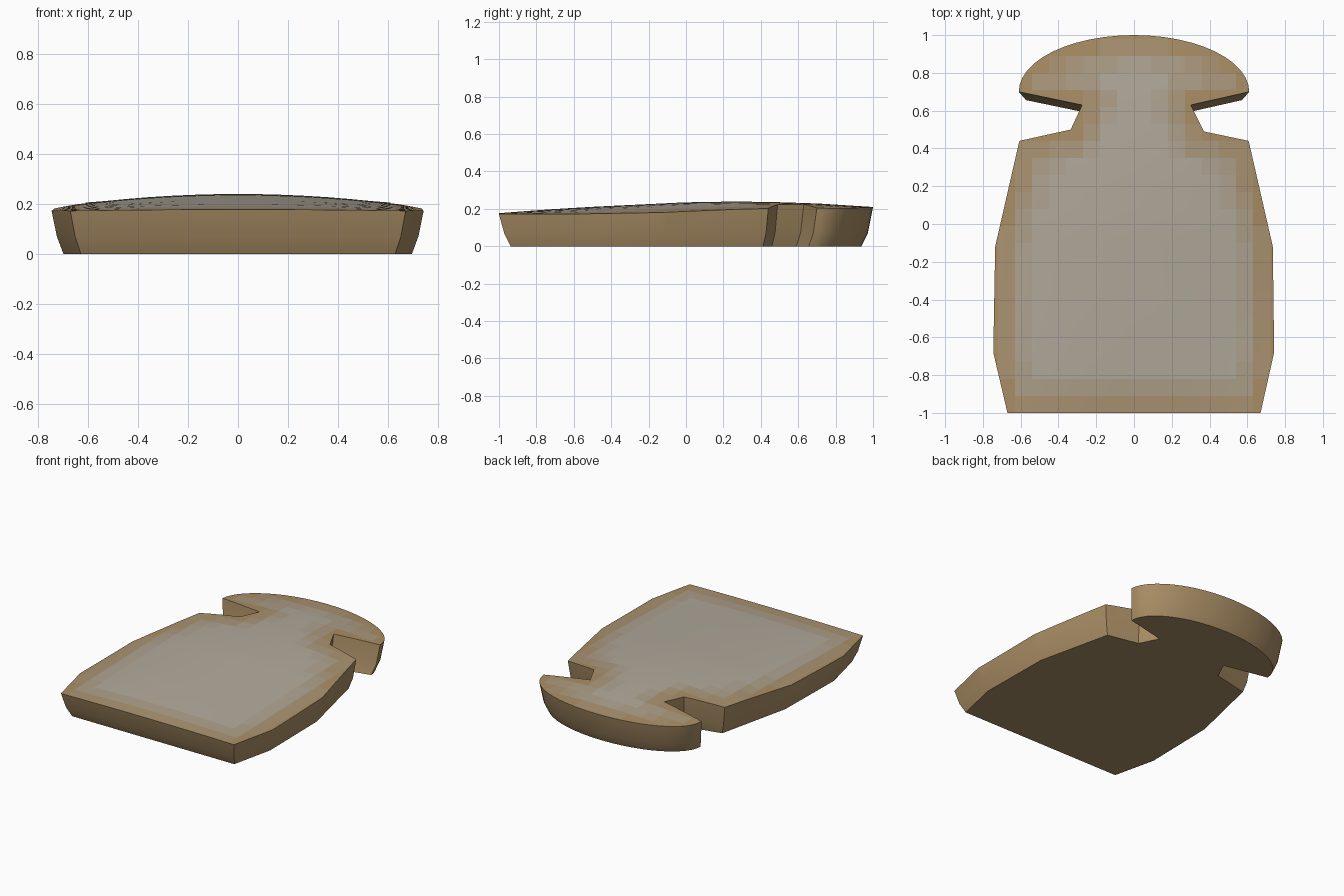
import bpy, bmesh, math
from mathutils import Vector
from mathutils.geometry import intersect_point_line

if "Cube" in bpy.data.objects:
    bpy.data.objects.remove(bpy.data.objects["Cube"])

# Plan outline at the rim: slab body, neck notches, domed head
body_r = [(0.67, -1), (0.742, -0.68), (0.735, -0.12), (0.607, 0.44), (0.37, 0.49), (0.30, 0.63)]
body_l = [(-0.275, 0.63), (-0.335, 0.50), (-0.607, 0.44), (-0.735, -0.12), (-0.745, -0.68), (-0.67, -1)]
head = [(0.61 * math.cos(math.pi * i / 24), 0.70 + 0.30 * math.sin(math.pi * i / 24)) for i in range(25)]
outline = body_r + head + body_l
N = len(outline)

# Crown height along y and sideways fall-off: (y, crown, drop)
SECTIONS = [(-1, .177, .012), (-.75, .196, .045), (-.5, .211, .068), (0, .235, .097),
            (.25, .239, .1), (.45, .237, .095), (.7, .229, .065), (1, .21, .05)]


def height(x, y):
    for (y0, c0, d0), (y1, c1, d1) in zip(SECTIONS, SECTIONS[1:]):
        if y <= y1 + 1e-4:
            t = (y - y0) / (y1 - y0)
            return c0 + (c1 - c0) * t - (d0 + (d1 - d0) * t) * x * x


def edge_distance(p):
    best = 9
    for i in range(N):
        a, b = Vector(outline[i]), Vector(outline[(i + 1) % N])
        q, t = intersect_point_line(p, a, b)
        q = a.lerp(b, min(1, max(0, t)))
        best = min(best, (Vector(q[:2]) - p).length)
    return best


# Stacked rings: the sides taper in towards the base
bm = bmesh.new()
rings = [[bm.verts.new((x * s, y * s, z)) for x, y in outline]
         for s, z in [(0.937, 0.0), (0.972, 0.07), (1.0, 0.2)]]
for lo, hi in zip(rings, rings[1:]):
    for i in range(N):
        j = (i + 1) % N
        bm.faces.new((lo[i], lo[j], hi[j], hi[i]))
bm.faces.new(rings[0][::-1])
bm.faces.new(rings[2])

# Cut the top into a grid
cuts = [(Vector((k * .09, 0, .2)), Vector((1, 0, 0))) for k in range(-8, 9)]
cuts += [(Vector((0, -1 + k * .09, .2)), Vector((0, 1, 0))) for k in range(1, 23)]
for co, no in cuts:
    top = [f for f in bm.faces if all(v.co.z > .19 for v in f.verts)]
    geom = set(top)
    for f in top:
        geom.update(f.edges)
        geom.update(f.verts)
    bmesh.ops.bisect_plane(bm, geom=list(geom), dist=1e-5, plane_co=co, plane_no=no)

# Colour the top from tan at the rim to grey in the middle, then crown it
LEVELS = 6
for f in bm.faces:
    if all(v.co.z > .19 for v in f.verts):
        d = edge_distance(f.calc_center_median().to_2d())
        f.material_index = min(LEVELS - 1, int(d / 0.22 * LEVELS))
for v in bm.verts:
    if v.co.z > .19:
        v.co.z = height(v.co.x, v.co.y)
bmesh.ops.triangulate(bm, faces=bm.faces[:])
bmesh.ops.recalc_face_normals(bm, faces=bm.faces[:])

me = bpy.data.meshes.new("stone_slab")
bm.to_mesh(me)
bm.free()
slab = bpy.data.objects.new("stone_slab", me)
bpy.context.collection.objects.link(slab)

tan, grey = Vector((.40, .27, .13)), Vector((.44, .40, .33))
for i in range(LEVELS):
    m = bpy.data.materials.new("stone_%d" % i)
    m.diffuse_color = (*tan.lerp(grey, i / (LEVELS - 1)), 1)
    m.use_nodes = True
    m.node_tree.nodes["Principled BSDF"].inputs["Base Color"].default_value = m.diffuse_color
    me.materials.append(m)

bpy.context.view_layer.objects.active = slab
slab.select_set(True)
bpy.ops.object.shade_smooth_by_angle(angle=math.radians(20))
